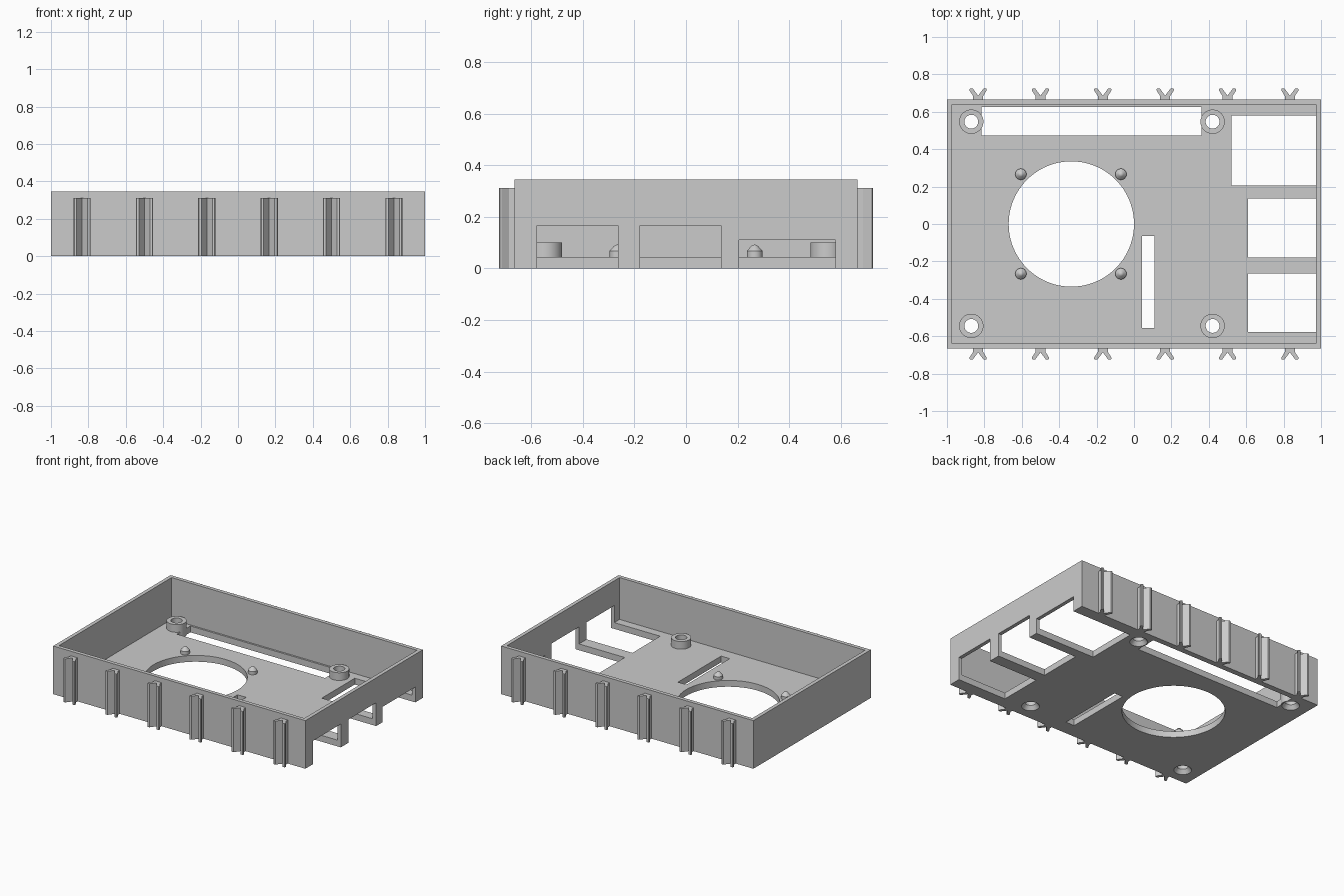
import bpy, bmesh, math
from mathutils import Matrix

cube = bpy.data.objects.get("Cube")
if cube:
    bpy.data.objects.remove(cube, do_unlink=True)

grey = bpy.data.materials.new("light_grey")
grey.use_nodes = True
COLOUR = (0.6, 0.6, 0.6, 1)
grey.diffuse_color = COLOUR
grey.node_tree.nodes["Principled BSDF"].inputs["Base Color"].default_value = COLOUR

HALF_X, HALF_Y, HEIGHT = 1.0, 0.665, 0.345
WALL, FLOOR = 0.027, 0.045


def finish(name, bm):
    bmesh.ops.recalc_face_normals(bm, faces=bm.faces)
    mesh = bpy.data.meshes.new(name)
    bm.to_mesh(mesh)
    bm.free()
    mesh.materials.append(grey)
    obj = bpy.data.objects.new(name, mesh)
    bpy.context.collection.objects.link(obj)
    return obj


def box(name, x0, x1, y0, y1, z0, z1):
    bm = bmesh.new()
    place = Matrix.Translation(((x0 + x1) / 2, (y0 + y1) / 2, (z0 + z1) / 2))
    size = Matrix.Diagonal((x1 - x0, y1 - y0, z1 - z0, 1))
    bmesh.ops.create_cube(bm, size=1, matrix=place @ size)
    return finish(name, bm)


def cylinder(name, x, y, radius, segments):
    bm = bmesh.new()
    bmesh.ops.create_cone(bm, cap_ends=True, segments=segments, radius1=radius,
                          radius2=radius, depth=0.4, matrix=Matrix.Translation((x, y, 0)))
    return finish(name, bm)


def lathe(name, profile, x, y, closed, segments=40):
    """Spin an (r, z) profile around the vertical axis through x, y."""
    bm = bmesh.new()
    verts = [bm.verts.new((r, 0, z)) for r, z in profile]
    edges = [bm.edges.new(pair) for pair in zip(verts, verts[1:])]
    if closed:
        edges.append(bm.edges.new((verts[-1], verts[0])))
    bmesh.ops.spin(bm, geom=verts + edges, axis=(0, 0, 1), cent=(0, 0, 0),
                   angle=math.tau, steps=segments)
    bmesh.ops.remove_doubles(bm, verts=bm.verts, dist=1e-5)
    bmesh.ops.translate(bm, verts=bm.verts, vec=(x, y, 0))
    obj = finish(name, bm)
    smooth(obj)
    return obj


def smooth(obj):
    bpy.ops.object.select_all(action='DESELECT')
    obj.select_set(True)
    bpy.context.view_layer.objects.active = obj
    bpy.ops.object.shade_smooth_by_angle(angle=math.radians(30))


def cut(target, cutter):
    """Subtract the cutter, then discard it."""
    mod = target.modifiers.new("cut", 'BOOLEAN')
    mod.operation, mod.solver, mod.object = 'DIFFERENCE', 'EXACT', cutter
    bpy.context.view_layer.objects.active = target
    bpy.ops.object.modifier_apply(modifier=mod.name)
    bpy.data.objects.remove(cutter, do_unlink=True)


# Open tray with thin walls
tray = box("tray", -HALF_X, HALF_X, -HALF_Y, HALF_Y, 0, HEIGHT)
cut(tray, box("cavity", WALL - HALF_X, HALF_X - WALL, WALL - HALF_Y, HALF_Y - WALL, FLOOR, 1))

# Port openings through the floor and the side wall
for x0, y0, y1, top in ((0.61, -0.578, -0.264, 0.167),
                        (0.61, -0.178, 0.136, 0.167),
                        (0.52, 0.206, 0.58, 0.11)):
    cut(tray, box("port", x0, 1.2, y0, y1, -0.1, top))

# Floor slots and the round fan opening
cut(tray, box("back_slot", -0.815, 0.36, 0.472, 0.625, -0.1, 0.2))
cut(tray, box("narrow_slot", 0.042, 0.11, -0.555, -0.065, -0.1, 0.2))
cut(tray, cylinder("fan_opening", -0.335, 0, 0.335, 96))

# Hollow screw posts, countersunk from below
POST = [(0.058, 0), (0.037, 0.028), (0.037, 0.1), (0.065, 0.1), (0.065, 0)]
posts = [(x, y) for x in (-0.87, 0.42) for y in (-0.545, 0.547)]
for x, y in posts:
    cut(tray, cylinder("post_seat", x, y, 0.0645, 40))
    lathe("screw_post", POST, x, y, True)
smooth(tray)

# Fan locating pins with tapered tips
PIN = [(0, 0.03), (0.03, 0.03), (0.03, 0.068), (0.013, 0.087), (0.007, 0.091), (0, 0.092)]
for x in (-0.605, -0.07):
    for y in (-0.266, 0.266):
        lathe("fan_pin", PIN, x, y, False, 24)

# Y-shaped cable clips along the front and back walls
ARM = [(0.027, -0.005), (0.027, 0.02), (0.046, 0.049), (0.046, 0.056), (0.042, 0.06), (0.029, 0.06)]
CLIP = ARM + [(0, 0.021)] + [(-x, y) for x, y in reversed(ARM)]
for side, label in ((-1, "front"), (1, "back")):
    for i in range(6):
        bm = bmesh.new()
        x = (i - 2.5) / 3
        face = bm.faces.new([bm.verts.new((x + px, side * (HALF_Y + py), 0)) for px, py in CLIP])
        top = bmesh.ops.extrude_face_region(bm, geom=[face])["geom"]
        bmesh.ops.translate(bm, vec=(0, 0, 0.312),
                            verts=[v for v in top if isinstance(v, bmesh.types.BMVert)])
        finish(label + "_clip", bm)
